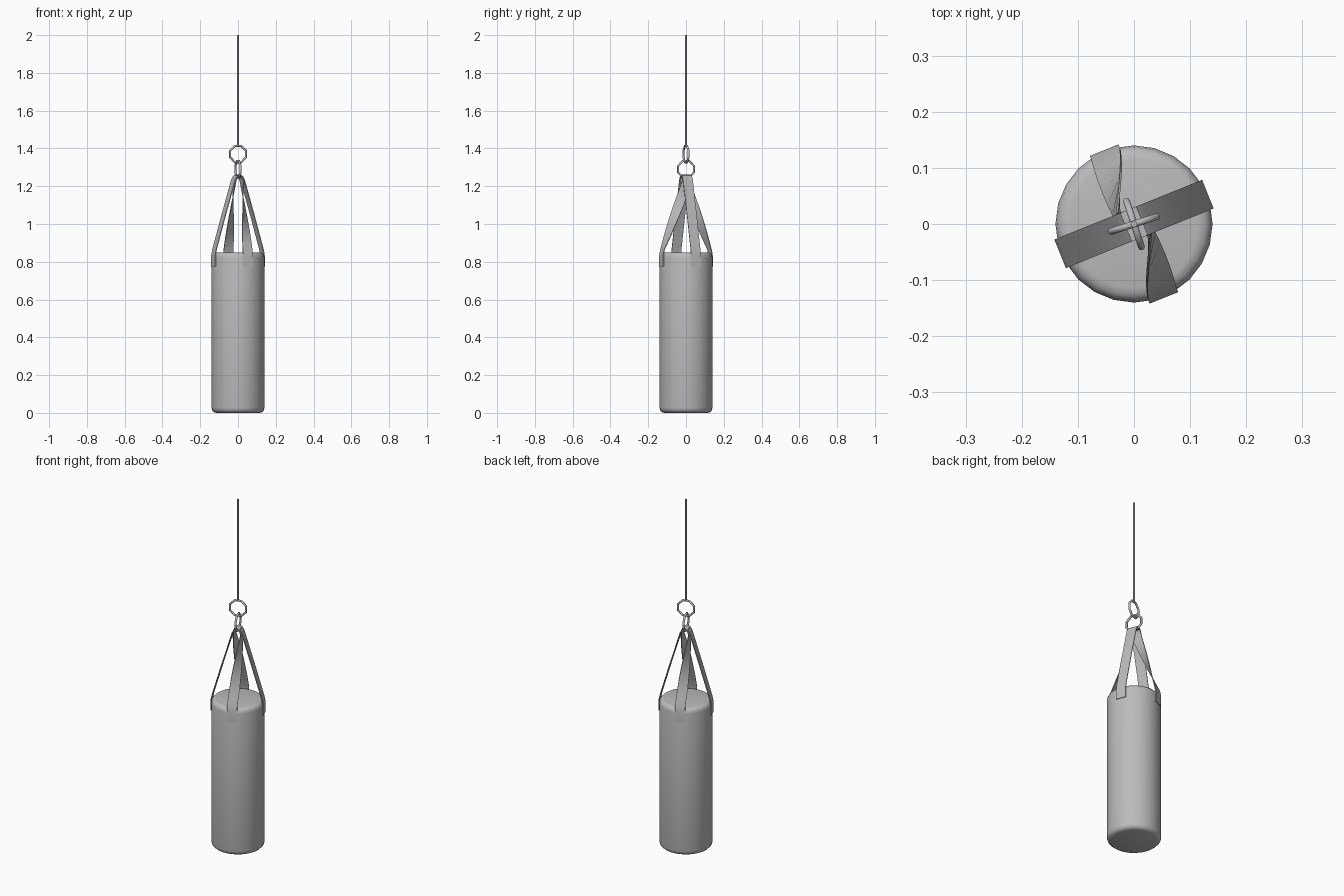
import bpy, bmesh, math
from mathutils import Vector, Matrix

cube = bpy.data.objects.get("Cube")
if cube:
    bpy.data.objects.remove(cube, do_unlink=True)

grey = bpy.data.materials.new("plain grey")
grey.use_nodes = True
COLOUR = (0.5, 0.5, 0.5, 1)
grey.diffuse_color = COLOUR
grey.node_tree.nodes["Principled BSDF"].inputs["Base Color"].default_value = COLOUR

TURN = Matrix.Rotation(math.radians(22), 4, 'Z')


def finish(name, bm, angle=40):
    bmesh.ops.recalc_face_normals(bm, faces=bm.faces)
    mesh = bpy.data.meshes.new(name)
    bm.to_mesh(mesh)
    bm.free()
    ob = bpy.data.objects.new(name, mesh)
    bpy.context.collection.objects.link(ob)
    mesh.materials.append(grey)
    bpy.ops.object.select_all(action='DESELECT')
    ob.select_set(True)
    bpy.context.view_layer.objects.active = ob
    bpy.ops.object.shade_smooth_by_angle(angle=math.radians(angle))
    return ob


def skin(bm, rings, closed=False):
    """Join equal loops of points with quads, capping open ends."""
    loops = [[bm.verts.new(p) for p in ring] for ring in rings]
    n = len(loops[0])
    pairs = list(zip(loops, loops[1:]))
    if closed:
        pairs.append((loops[-1], loops[0]))
    else:
        bm.faces.new(loops[0])
        bm.faces.new(loops[-1])
    for a, b in pairs:
        for i in range(n):
            j = (i + 1) % n
            bm.faces.new((a[i], a[j], b[j], b[i]))


def circle(radius, z, sides):
    return [Vector((radius * math.cos(i * math.tau / sides),
                    radius * math.sin(i * math.tau / sides), z)) for i in range(sides)]


def lathe(name, profile, sides):
    bm = bmesh.new()
    skin(bm, [circle(r, z, sides) for r, z in profile])
    return finish(name, bm)


def ring(name, z, heading):
    """Upright eight-sided ring whose plane runs along the heading."""
    bm = bmesh.new()
    loops = []
    for i in range(8):
        a = math.tau * (i + 0.5) / 8
        out = Vector((math.cos(a), 0, math.sin(a)))
        loops.append([out * (0.047 + p.x) + Vector((0, p.y, 0)) for p in circle(0.006, 0, 8)])
    skin(bm, loops, closed=True)
    place = Matrix.Translation((0, 0, z)) @ Matrix.Rotation(math.radians(heading), 4, 'Z')
    bmesh.ops.transform(bm, matrix=place, verts=bm.verts)
    return finish(name, bm, 60)


def strap(name, half, width=0.055, thick=0.004):
    """half: (x, y, z, twist) from the crown to one end; the other end is its half-turn copy."""
    other = [(-x, -y, z, t) for x, y, z, t in half[:0:-1]]
    path = other + half
    pts = [Vector(p[:3]) for p in path]
    bm = bmesh.new()
    loops = []
    for i, (p, spec) in enumerate(zip(pts, path)):
        t = math.radians(spec[3])
        across = Vector((math.sin(t), math.cos(t), 0))
        along = pts[min(i + 1, len(pts) - 1)] - pts[max(i - 1, 0)]
        normal = along.cross(across).normalized() * thick / 2
        side = across * width / 2
        loops.append([p + side + normal, p - side + normal, p - side - normal, p + side - normal])
    skin(bm, loops)
    bmesh.ops.transform(bm, matrix=TURN, verts=bm.verts)
    return finish(name, bm)


# Padded bag with rounded rims
lathe("bag", [(0.115, 0), (0.128, 0.004), (0.137, 0.013), (0.14, 0.027),
              (0.14, 0.823), (0.137, 0.838), (0.128, 0.847), (0.115, 0.85)], 24)

# Straight strap over the lower ring
strap("main_strap", [(0, 0, 1.259, 0), (0.014, 0, 1.255, 0), (0.026, 0, 1.235, 0),
                     (0.083, 0, 1.043, 0), (0.134, 0, 0.865, 0),
                     (0.14, 0, 0.835, 0), (0.14, 0, 0.775, 0)])

# Twisted strap beneath it, turning a quarter on each side
twist = [(0, 0, 1.252, 0), (0.012, 0, 1.248, 0), (0.021, -0.002, 1.23, 0)]
for i in range(1, 8):
    f = i / 8
    twist.append((0.021 * (1 - f), -0.134 * f, 1.23 - 0.365 * f, 90 * f))
twist += [(0, -0.134, 0.865, 90), (0, -0.14, 0.835, 90), (0, -0.14, 0.775, 90)]
strap("twisted_strap", twist)

# Linked rings and the hanging rope
ring("lower_ring", 1.29, 108)
ring("upper_ring", 1.37, 18)
lathe("rope", [(0.006, 1.41), (0.006, 2.0)], 8)
